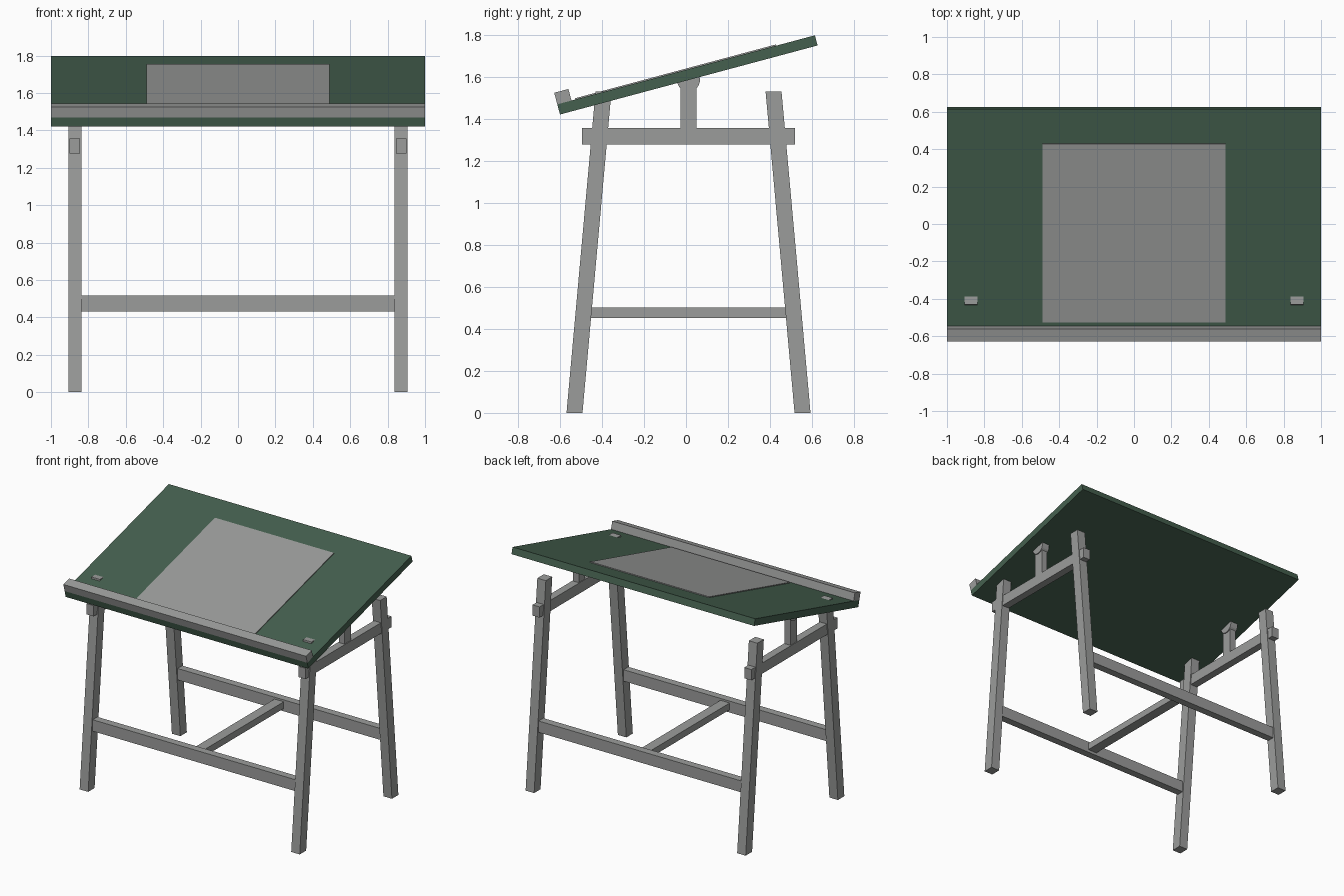
import bpy, bmesh, math
from mathutils import Matrix, Vector

if "Cube" in bpy.data.objects:
    bpy.data.objects.remove(bpy.data.objects["Cube"])

def material(name, rgb):
    m = bpy.data.materials.new(name)
    m.diffuse_color = (*rgb, 1)
    m.use_nodes = True
    m.node_tree.nodes["Principled BSDF"].inputs["Base Color"].default_value = m.diffuse_color
    return m

GREY = material("grey timber", (0.33, 0.335, 0.33))
GREEN = material("green board", (0.06, 0.118, 0.078))
YC = 0.012                      # centre line of the frame in y
TILT = math.radians(15)

def prism(name, x0, x1, profile, mat):
    """Extrude a (y, z) profile from x0 to x1."""
    bm = bmesh.new()
    a = [bm.verts.new((x0, y, z)) for y, z in profile]
    b = [bm.verts.new((x1, y, z)) for y, z in profile]
    n = len(profile)
    bm.faces.new(a)
    bm.faces.new(b[::-1])
    for i in range(n):
        j = (i + 1) % n
        bm.faces.new((a[i], b[i], b[j], a[j]))
    bmesh.ops.recalc_face_normals(bm, faces=bm.faces)
    me = bpy.data.meshes.new(name)
    bm.to_mesh(me)
    bm.free()
    me.materials.append(mat)
    ob = bpy.data.objects.new(name, me)
    bpy.context.collection.objects.link(ob)
    return ob

def rect(y0, y1, z0, z1):
    return [(y0, z0), (y1, z0), (y1, z1), (y0, z1)]

def tilt(ob):
    """Place a part drawn in board space: origin at the front bottom edge."""
    ob.matrix_world = Matrix.Translation((0, -0.600, 1.421)) @ Matrix.Rotation(TILT, 4, 'X')

# Tilted drawing board, sheet and pencil ledge
tilt(prism("drawing_board", -1, 1, rect(0, 1.27, 0, 0.05), GREEN))
tilt(prism("paper_sheet", -0.49, 0.49, rect(0.09, 1.08, 0.05, 0.056), GREY))
tilt(prism("pencil_ledge", -1, 1, rect(0, 0.07, 0.05, 0.107), GREY))

# Half-round pivot profile hanging under the board
half_round = [(0.055 * math.cos(t), 0.055 * math.sin(t))
              for t in (math.pi + math.pi * i / 8 for i in range(9))]
pivot_y = (YC + 0.600) / math.cos(TILT)

for side, s in (("left", -1), ("right", 1)):
    # Splayed legs with level ends
    for end, d in (("front", -1), ("back", 1)):
        yb, yt, h = YC + d * 0.543, YC + d * 0.405, 0.038
        prism(f"{end}_{side}_leg", s * 0.837, s * 0.907,
              [(yb - h, 0), (yb + h, 0), (yt + h, 1.53), (yt - h, 1.53)], GREY)
    # Upper side rail, post and pivot
    prism(f"{side}_side_rail", s * 0.844, s * 0.902,
          rect(YC - 0.507, YC + 0.507, 1.277, 1.357), GREY)
    prism(f"{side}_post", s * 0.849, s * 0.897,
          rect(YC - 0.038, YC + 0.038, 1.357, 1.565), GREY)
    tilt(prism(f"{side}_pivot", s * 0.842, s * 0.904,
               [(y + pivot_y, z) for y, z in half_round], GREY))

# Long stretchers between the legs and the tie joining them
for end, d in (("front", -1), ("back", 1)):
    y = YC + d * 0.50
    prism(f"{end}_stretcher", -0.837, 0.837, rect(y - 0.028, y + 0.028, 0.432, 0.517), GREY)
prism("centre_tie", -0.038, 0.038, rect(YC - 0.48, YC + 0.48, 0.453, 0.503), GREY)
